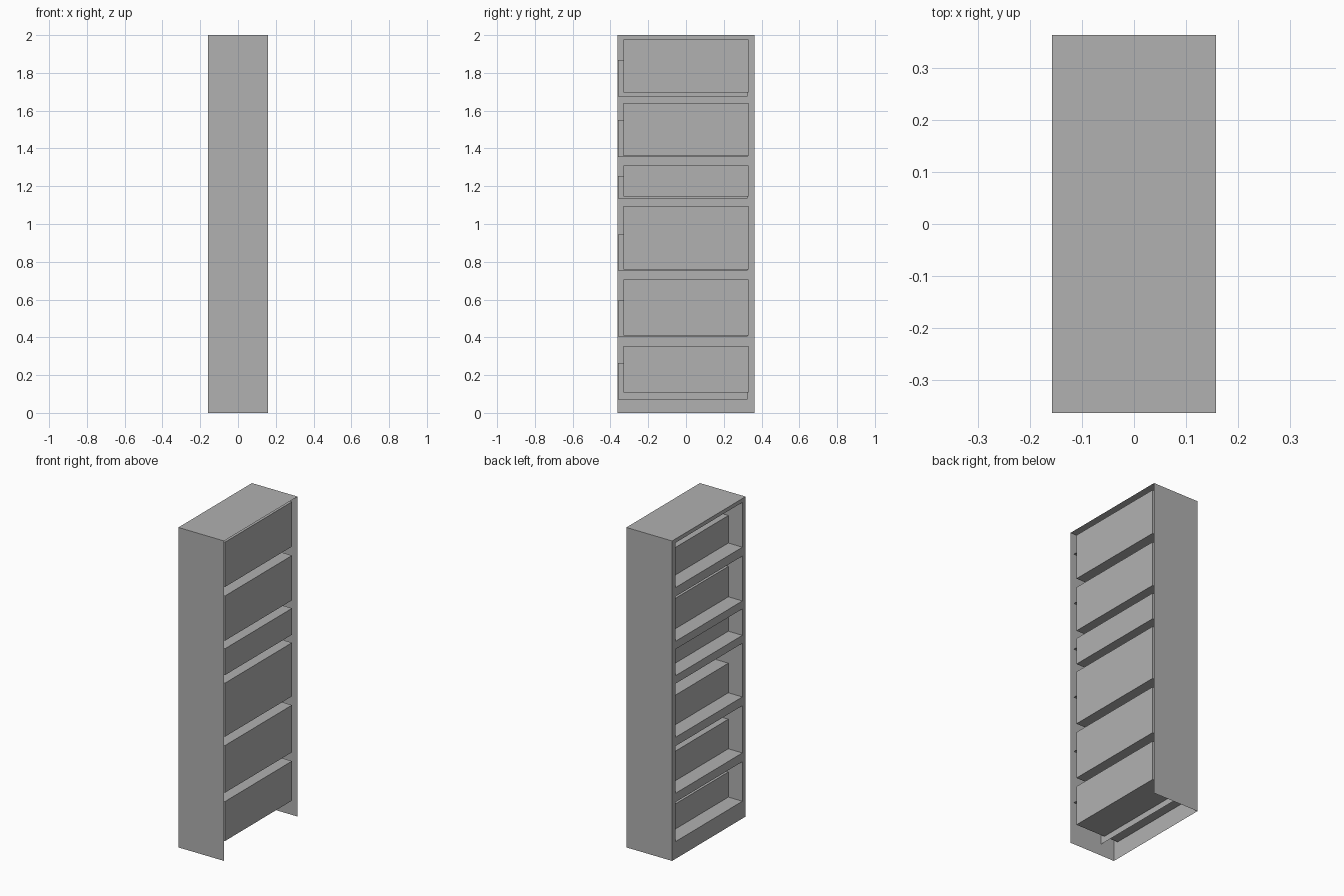
import bpy, bmesh

if "Cube" in bpy.data.objects:
    bpy.data.objects.remove(bpy.data.objects["Cube"])

HX, HY, H = 0.158, 0.363, 2.0      # half depth, half width, height
IY = 0.331                         # half width of the openings
BACK = 0.142                       # x of the compartment backs
BOOK_X = -0.061                    # x of the book fronts

# opening bottom, opening top, book row bottom, book row top
ROWS = [
    (0.108, 0.355, 0.07, 0.265),
    (0.41, 0.705, 0.404, 0.595),
    (0.76, 1.095, 0.755, 0.945),
    (1.145, 1.31, 1.135, 1.255),
    (1.36, 1.64, 1.356, 1.55),
    (1.696, 1.976, 1.676, 1.868),
]

# Darker grey shared by all parts
grey = bpy.data.materials.new("grey")
grey.diffuse_color = (0.44, 0.44, 0.44, 1.0)
grey.use_nodes = True
grey.node_tree.nodes["Principled BSDF"].inputs["Base Color"].default_value = grey.diffuse_color


def quad(bm, *pts):
    return bm.faces.new([bm.verts.new(p) for p in pts])


def x_rect(bm, x, y0, y1, z0, z1):
    # sheet facing -x
    return quad(bm, (x, y0, z0), (x, y0, z1), (x, y1, z1), (x, y1, z0))


def finish(bm, name):
    bmesh.ops.remove_doubles(bm, verts=bm.verts[:], dist=1e-5)
    mesh = bpy.data.meshes.new(name)
    bm.to_mesh(mesh)
    bm.free()
    mesh.materials.append(grey)
    obj = bpy.data.objects.new(name, mesh)
    bpy.context.collection.objects.link(obj)
    return obj


# Case: thin shell with a face frame and open back and bottom
bm = bmesh.new()
ys = [-HY, -IY, IY, HY]
zs = [0.0] + [z for r in ROWS for z in r[:2]] + [H]
for j in range(len(zs) - 1):
    a, b = zs[j], zs[j + 1]
    for i in range(3):
        if not (i == 1 and j % 2 == 1):
            x_rect(bm, -HX, ys[i], ys[i + 1], a, b)
    quad(bm, (-HX, -HY, a), (HX, -HY, a), (HX, -HY, b), (-HX, -HY, b))
    quad(bm, (-HX, HY, a), (-HX, HY, b), (HX, HY, b), (HX, HY, a))
for i in range(3):
    quad(bm, (-HX, ys[i], H), (HX, ys[i], H), (HX, ys[i + 1], H), (-HX, ys[i + 1], H))

# Compartments: pockets pushed in from the face frame
for z0, z1, _, _ in ROWS:
    x_rect(bm, BACK, -IY, IY, z0, z1)
    quad(bm, (-HX, -IY, z0), (BACK, -IY, z0), (BACK, IY, z0), (-HX, IY, z0))
    quad(bm, (-HX, -IY, z1), (-HX, IY, z1), (BACK, IY, z1), (BACK, -IY, z1))
    quad(bm, (-HX, -IY, z0), (-HX, -IY, z1), (BACK, -IY, z1), (BACK, -IY, z0))
    quad(bm, (-HX, IY, z0), (BACK, IY, z0), (BACK, IY, z1), (-HX, IY, z1))
finish(bm, "bookcase")

# Book rows: a front sheet and a top sheet in each compartment
for n, (_, _, b0, b1) in enumerate(ROWS):
    bm = bmesh.new()
    y0, y1, x1 = -0.36, 0.325, BACK - 0.005
    x_rect(bm, BOOK_X, y0, y1, b0, b1)
    quad(bm, (BOOK_X, y0, b1), (x1, y0, b1), (x1, y1, b1), (BOOK_X, y1, b1))
    finish(bm, f"book_row_{n + 1}")
